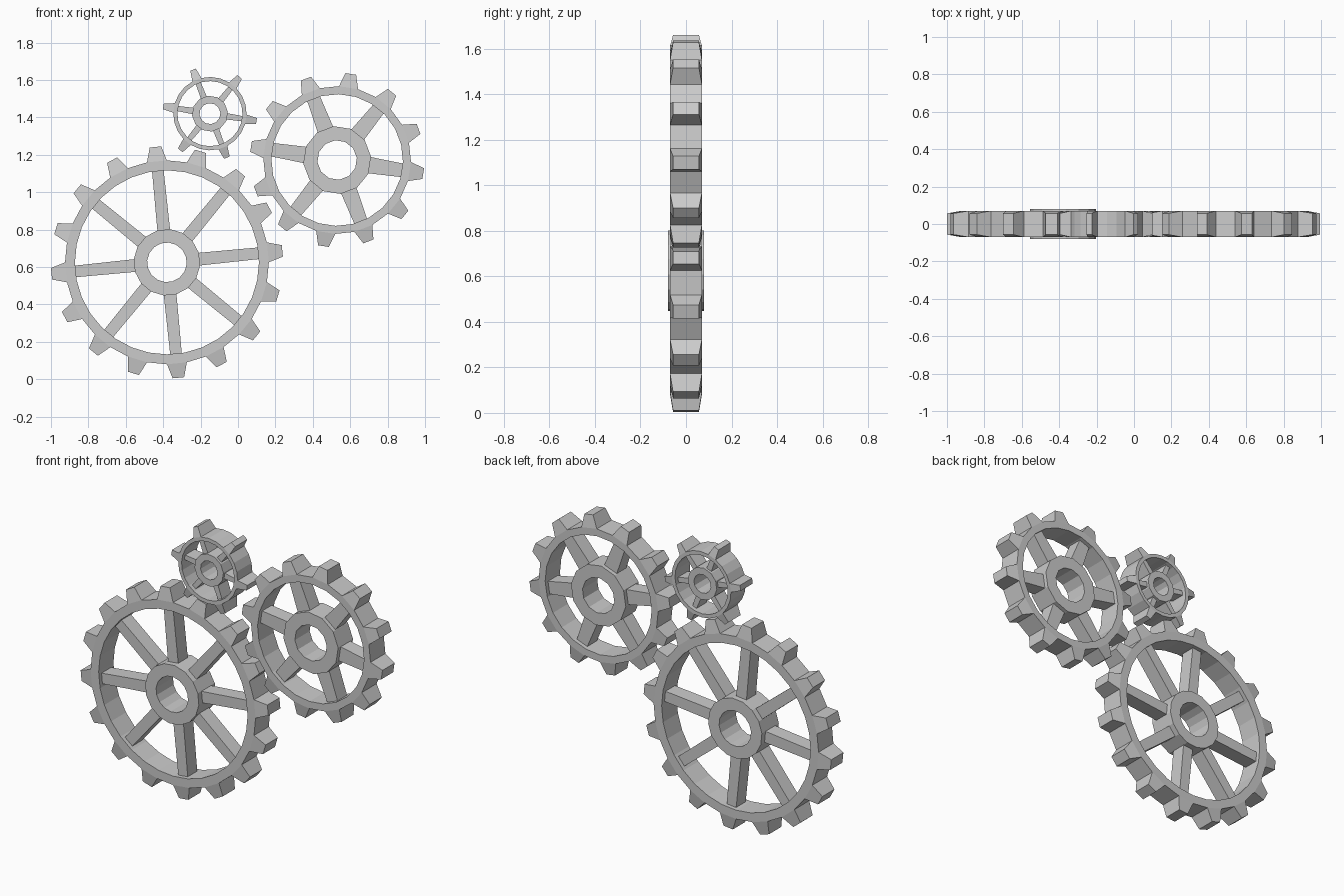
import bpy, bmesh
from math import pi, cos, sin, radians

if "Cube" in bpy.data.objects:
    bpy.data.objects.remove(bpy.data.objects["Cube"])


def polar(r, a, y):
    return (r * cos(a), y, r * sin(a))


def finish(name, bm, centre):
    bmesh.ops.recalc_face_normals(bm, faces=bm.faces)
    me = bpy.data.meshes.new(name)
    bm.to_mesh(me)
    bm.free()
    ob = bpy.data.objects.new(name, me)
    ob.location = (centre[0], 0, centre[1])
    bpy.context.collection.objects.link(ob)
    return ob


def ring(bm, n, r_in, r_out, h, phase, n_in=None):
    """Square-section ring; returns its outer faces, face 0 centred on phase."""
    loops = []
    for r, y in ((r_out, -h), (r_out, h), (r_in, h), (r_in, -h)):
        loops.append([bm.verts.new(polar(r, phase + (i - .5) * 2 * pi / n, y)) for i in range(n)])
    outer = []
    for k in range(4):
        a, b = loops[k], loops[(k + 1) % 4]
        for i in range(n):
            j = (i + 1) % n
            f = bm.faces.new((a[i], a[j], b[j], b[i]))
            if k == 0:
                outer.append(f)
    return outer


def gear(name, centre, phase, segs, step, spokes, r_tip, r_out, r_in, h, tip_w, tip_h,
         hub_out, hub_in, hub_h, w_hub, w_rim, spoke_h):
    phase = radians(phase)
    # toothed rim: extrude and taper every step-th outer face
    bm = bmesh.new()
    outer = ring(bm, segs, r_in, r_out, h, phase)
    for i in range(0, segs, step):
        a = phase + i * 2 * pi / segs
        f = bmesh.ops.extrude_discrete_faces(bm, faces=[outer[i]])["faces"][0]
        for v in f.verts:
            side = 1 if -v.co.x * sin(a) + v.co.z * cos(a) > 0 else -1
            y = tip_h if v.co.y > 0 else -tip_h
            t = side * tip_w
            v.co = (r_tip * cos(a) - t * sin(a), y, r_tip * sin(a) + t * cos(a))
    finish(name + "_toothed_rim", bm, centre)
    # hub
    bm = bmesh.new()
    ring(bm, spokes * 2, hub_in, hub_out, hub_h, phase)
    finish(name + "_hub", bm, centre)
    # tapered spokes running from the hub into the rim
    bm = bmesh.new()
    r0, r1 = hub_out * .95, (r_in + r_out) / 2 - .01
    for i in range(spokes):
        a = phase + i * 2 * pi / spokes
        ends = []
        for r, w in ((r0, w_hub), (r1, w_rim)):
            ends.append([bm.verts.new((r * cos(a) - s * w * sin(a), y * spoke_h,
                                       r * sin(a) + s * w * cos(a)))
                         for s, y in ((-1, -1), (1, -1), (1, 1), (-1, 1))])
        p, q = ends
        for k in range(4):
            m = (k + 1) % 4
            bm.faces.new((p[k], p[m], q[m], q[k]))
        bm.faces.new(p)
        bm.faces.new(q)
    finish(name + "_spokes", bm, centre)


gear("large_gear", (-.38, .625), 5.66, 32, 2, 8, .62, .545, .492, .07, .031, .057,
     .178, .106, .08, .034, .031, .045)
gear("medium_gear", (.53, 1.172), -9, 24, 2, 6, .466, .395, .352, .07, .029, .057,
     .182, .106, .07, .044, .036, .045)
gear("small_gear", (-.15, 1.42), -9, 24, 4, 6, .252, .196, .174, .07, .016, .057,
     .096, .056, .06, .017, .014, .045)
